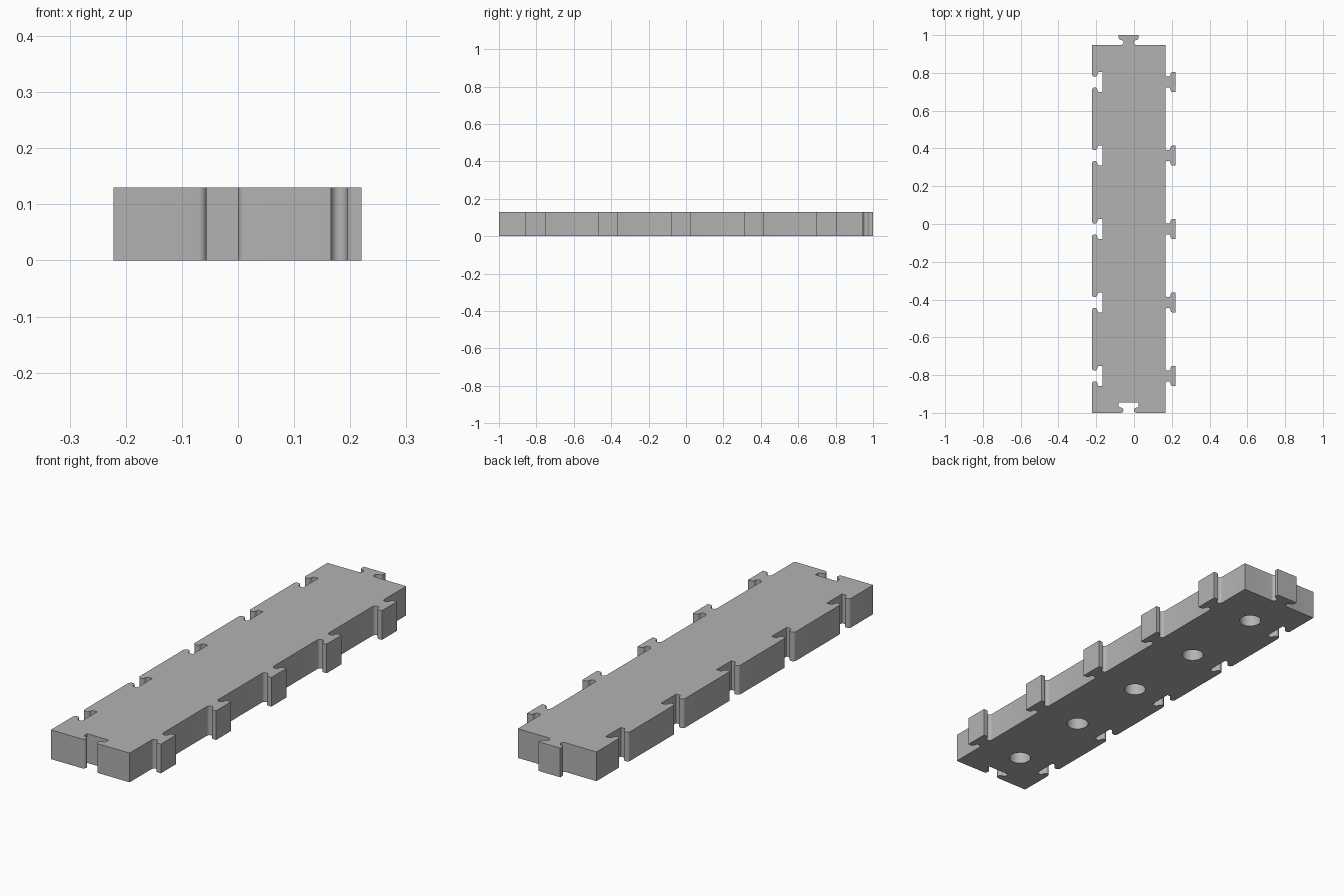
import bpy
import bmesh
from math import sin, cos, pi
from mathutils import Vector, Matrix

cube = bpy.data.objects.get("Cube")
if cube:
    bpy.data.objects.remove(cube, do_unlink=True)

HEIGHT = 0.13
WIDTH, LENGTH = 0.388, 1.947
CENTRE = Vector((-0.028, -0.0265))
PITCH = 0.389
GROOVE = 0.014          # radius of the groove beside the stem
HEAD = 0.011            # radius of the shoulder of the head
DEPTH = 0.054           # how far the joint reaches
OFFSETS = [i * PITCH for i in range(-2, 3)]

grey = bpy.data.materials.new("plain_grey")
grey.use_nodes = True
colour = (0.45, 0.45, 0.45, 1)
grey.diffuse_color = colour
grey.node_tree.nodes["Principled BSDF"].inputs["Base Color"].default_value = colour


def joint(sign):
    """T-shaped joint: a tab for sign 1, the matching slot for sign -1."""
    half = []
    for i in range(11):                       # round groove
        a = -pi / 2 + pi * i / 10
        half.append((-0.042 + GROOVE * cos(a), GROOVE + GROOVE * sin(a)))
    for i in range(1, 6):                     # round shoulder
        a = pi / 2 * i / 5
        half.append((-0.042 - HEAD * sin(a), 2 * GROOVE + HEAD * (1 - cos(a))))
    half.append((-0.042 - HEAD, DEPTH))
    full = half + [(-u, v) for u, v in reversed(half)]
    return [(u, sign * v) for u, v in full]


def side(angle, length, distance, offsets, sign):
    """One side of the outline, walked counter-clockwise."""
    points = [(-length / 2, 0)]
    for offset in offsets:
        points += [(u + offset, v) for u, v in joint(sign)]
    turn = Matrix.Rotation(angle, 2)
    return [CENTRE + turn @ Vector((distance + v, u)) for u, v in points]


def finish(bm, name):
    bmesh.ops.recalc_face_normals(bm, faces=bm.faces)
    mesh = bpy.data.meshes.new(name)
    bm.to_mesh(mesh)
    bm.free()
    mesh.materials.append(grey)
    obj = bpy.data.objects.new(name, mesh)
    bpy.context.collection.objects.link(obj)
    return obj


# Interlocking block: tabs on the left and back, slots on the right and front
outline = side(0, LENGTH, WIDTH / 2, OFFSETS, 1)
outline += side(pi / 2, WIDTH, LENGTH / 2, [0], 1)
outline += side(pi, LENGTH, WIDTH / 2, OFFSETS, -1)
outline += side(-pi / 2, WIDTH, LENGTH / 2, [0], -1)
bm = bmesh.new()
base = bm.faces.new([bm.verts.new((p.x, p.y, 0)) for p in outline])
raised = bmesh.ops.extrude_face_region(bm, geom=[base], use_keep_orig=True)["geom"]
bmesh.ops.translate(bm, vec=(0, 0, HEIGHT),
                    verts=[g for g in raised if isinstance(g, bmesh.types.BMVert)])
block = finish(bm, "interlocking_block")

# Blind round holes in the underside
bm = bmesh.new()
for offset in OFFSETS:
    place = Matrix.Translation((CENTRE.x, CENTRE.y + offset, 0))
    bmesh.ops.create_cone(bm, cap_ends=True, segments=32, radius1=0.046,
                          radius2=0.046, depth=0.2, matrix=place)
cutter = finish(bm, "hole_cutter")
cutter.hide_render = True

cut = block.modifiers.new("underside_holes", "BOOLEAN")
cut.operation = "DIFFERENCE"
cut.solver = "EXACT"
cut.object = cutter
bpy.ops.object.select_all(action="DESELECT")
bpy.context.view_layer.objects.active = block
block.select_set(True)
bpy.ops.object.modifier_apply(modifier=cut.name)
bpy.data.objects.remove(cutter, do_unlink=True)
bpy.ops.object.shade_smooth_by_angle()
